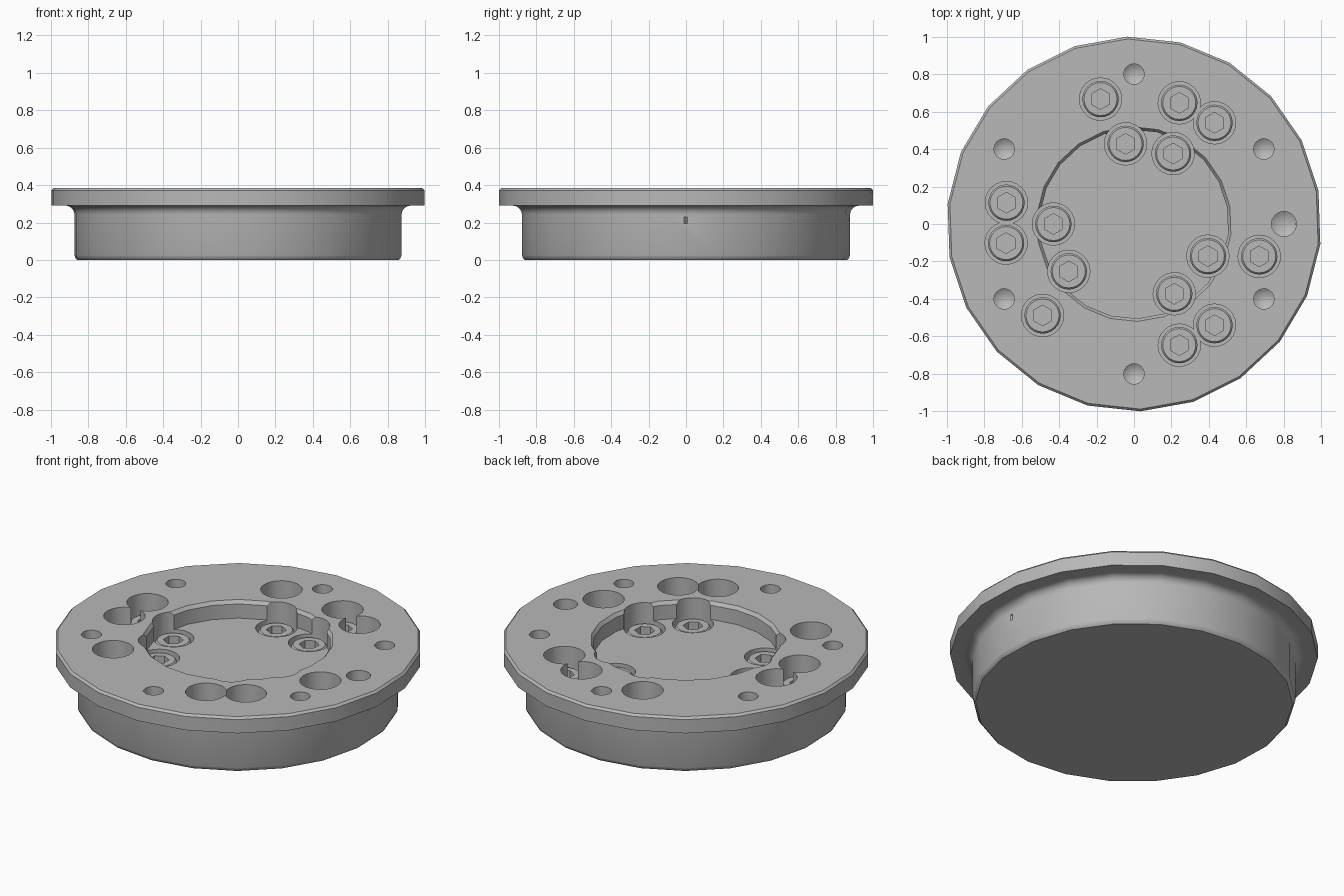
import bpy, bmesh
from math import radians, cos, sin, pi

cube = bpy.data.objects.get("Cube")
if cube:
    bpy.data.objects.remove(cube, do_unlink=True)

metal = bpy.data.materials.new("grey_metal")
metal.use_nodes = True
GREY = (0.48, 0.48, 0.48, 1)
metal.diffuse_color = GREY
metal.node_tree.nodes["Principled BSDF"].inputs["Base Color"].default_value = GREY


def lathe(name, profile, sides, phase=0.0, at=(0, 0)):
    """Turn a (radius, height) profile, listed bottom to top, into a closed solid."""
    bm = bmesh.new()
    rings = []
    for r, z in profile:
        if r == 0:
            rings.append([bm.verts.new((0, 0, z))] * sides)
        else:
            rings.append([bm.verts.new((r * cos(phase + 2 * pi * i / sides),
                                        r * sin(phase + 2 * pi * i / sides), z))
                          for i in range(sides)])
    for low, high in zip(rings, rings[1:]):
        for i in range(sides):
            j = (i + 1) % sides
            bm.faces.new(list(dict.fromkeys((low[i], low[j], high[j], high[i]))))
    if profile[0][0]:
        bm.faces.new(rings[0][::-1])
    if profile[-1][0]:
        bm.faces.new(rings[-1])
    bmesh.ops.recalc_face_normals(bm, faces=bm.faces)
    mesh = bpy.data.meshes.new(name)
    bm.to_mesh(mesh)
    bm.free()
    mesh.materials.append(metal)
    obj = bpy.data.objects.new(name, mesh)
    obj.location = (*at, 0)
    bpy.context.collection.objects.link(obj)
    return obj


def activate(obj):
    bpy.ops.object.select_all(action='DESELECT')
    obj.select_set(True)
    bpy.context.view_layer.objects.active = obj


def cut(target, cutter):
    """Subtract the cutter from the target and remove the cutter."""
    cutter.hide_render = True
    mod = target.modifiers.new("cut", 'BOOLEAN')
    mod.operation = 'DIFFERENCE'
    mod.solver = 'EXACT'
    mod.object = cutter
    activate(target)
    bpy.ops.object.modifier_apply(modifier=mod.name)
    bpy.data.objects.remove(cutter, do_unlink=True)


def smooth(obj):
    activate(obj)
    bpy.ops.object.shade_smooth_by_angle(angle=radians(35))


def polar(r, degrees):
    return r * cos(radians(degrees)), r * sin(radians(degrees))


SIDES, PHASE = 22, radians(92)
TOP, FLOOR, SEAT, HEAD = 0.385, 0.28, 0.13, 0.27

# Flanged body: drum, concave fillet and chamfered rim
fillet = [(0.925 - 0.047 * cos(a), 0.243 + 0.047 * sin(a))
          for a in (pi / 2 * i / 5 for i in range(6))]
profile = [(0.862, 0), (0.872, 0.01), (0.878, 0.025), *fillet,
           (1.0, 0.29), (1.0, 0.372), (0.988, TOP)]
body = lathe("flange_body", profile, SIDES, PHASE)

# Round central pocket with a chamfered lip
cut(body, lathe("pocket_cutter", [(0.505, FLOOR), (0.505, 0.365), (0.52, TOP), (0.52, 0.5)],
                SIDES, PHASE))

# Counterbored screw positions: six in the pocket, nine in the flange
screws = [polar(0.43, a) for a in (96, 61, 180, 216, -60, -23.5)]
screws += [polar(0.69, a) for a in (105, 225, -14.5)]
for middle in (60.5, 179.5, -60.5):
    screws += [polar(0.69, middle + s * 9) for s in (-1, 1)]
for spot in screws:
    cut(body, lathe("counterbore_cutter", [(0.113, SEAT), (0.113, 0.5)], 24, 0.03, spot))

# Small drilled holes with conical ends
drills = [(0.055, a) for a in range(30, 360, 60)] + [(0.067, 0)]
for r, angle in drills:
    cut(body, lathe("drill_cutter", [(0, 0.19), (r, 0.23), (r, 0.5)], 16, 0,
                    polar(0.8, angle)))

# Narrow slit where the large drilled hole meets the side wall
cut(body, lathe("slit_cutter", [(0.012, 0.195), (0.012, 0.23)], 4, 0, (0.872, 0)))
smooth(body)

# Socket head screws sharing one mesh
screw = lathe("socket_screw", [(0.097, SEAT - 0.01), (0.097, HEAD - 0.01), (0.088, HEAD)], 24)
cut(screw, lathe("hex_cutter", [(0.055, HEAD - 0.06), (0.055, 0.5)], 6, pi / 6))
smooth(screw)
for i, (x, y) in enumerate(screws):
    part = screw if i == 0 else bpy.data.objects.new("socket_screw", screw.data)
    part.location = (x, y, 0)
    if i:
        bpy.context.collection.objects.link(part)
